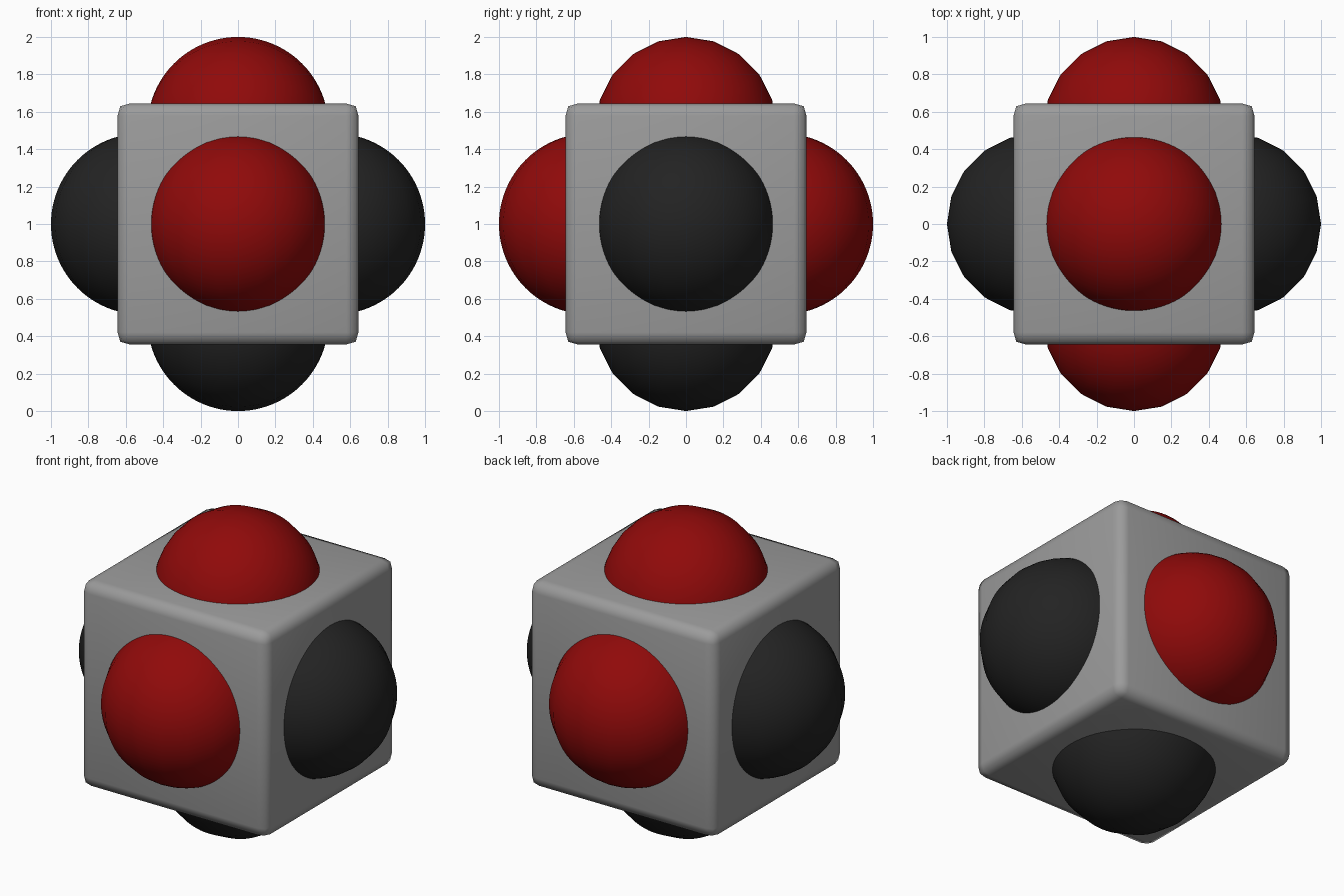
import bpy
from math import radians

if "Cube" in bpy.data.objects:
    bpy.data.objects.remove(bpy.data.objects["Cube"])

R = 0.484          # ball radius
D = 1.0 - R        # ball centre distance from cube centre
CZ = 1.0           # height of the cube centre


def material(name, color):
    m = bpy.data.materials.new(name)
    m.diffuse_color = (*color, 1)
    m.use_nodes = True
    m.node_tree.nodes["Principled BSDF"].inputs["Base Color"].default_value = m.diffuse_color
    return m


red = material("red", (0.28, 0.003, 0.003))
black = material("black", (0.0165, 0.0165, 0.0165))
grey = material("grey", (0.33, 0.33, 0.33))

# rounded cube body
bpy.ops.mesh.primitive_cube_add(size=1.288, location=(0, 0, CZ))
body = bpy.context.object
body.name = "cube_body"
body.data.materials.append(grey)
bevel = body.modifiers.new("round_edges", 'BEVEL')
bevel.width = 0.065
bevel.segments = 2
bevel.profile = 0.6
bpy.ops.object.shade_smooth()


# one ball half sunk into a face, poles lying sideways along the face
def ball(name, direction, mat):
    loc = [D * c for c in direction]
    loc[2] += CZ
    tilt = radians(90) if direction[2] else 0
    bpy.ops.mesh.primitive_uv_sphere_add(
        segments=20, ring_count=48, radius=R, location=loc,
        rotation=(0, tilt, 0))
    o = bpy.context.object
    o.name = name
    o.data.materials.append(mat)
    bpy.ops.object.shade_smooth()


ball("top_ball", (0, 0, 1), red)
ball("front_ball", (0, -1, 0), red)
ball("back_ball", (0, 1, 0), red)
ball("bottom_ball", (0, 0, -1), black)
ball("left_ball", (-1, 0, 0), black)
ball("right_ball", (1, 0, 0), black)
